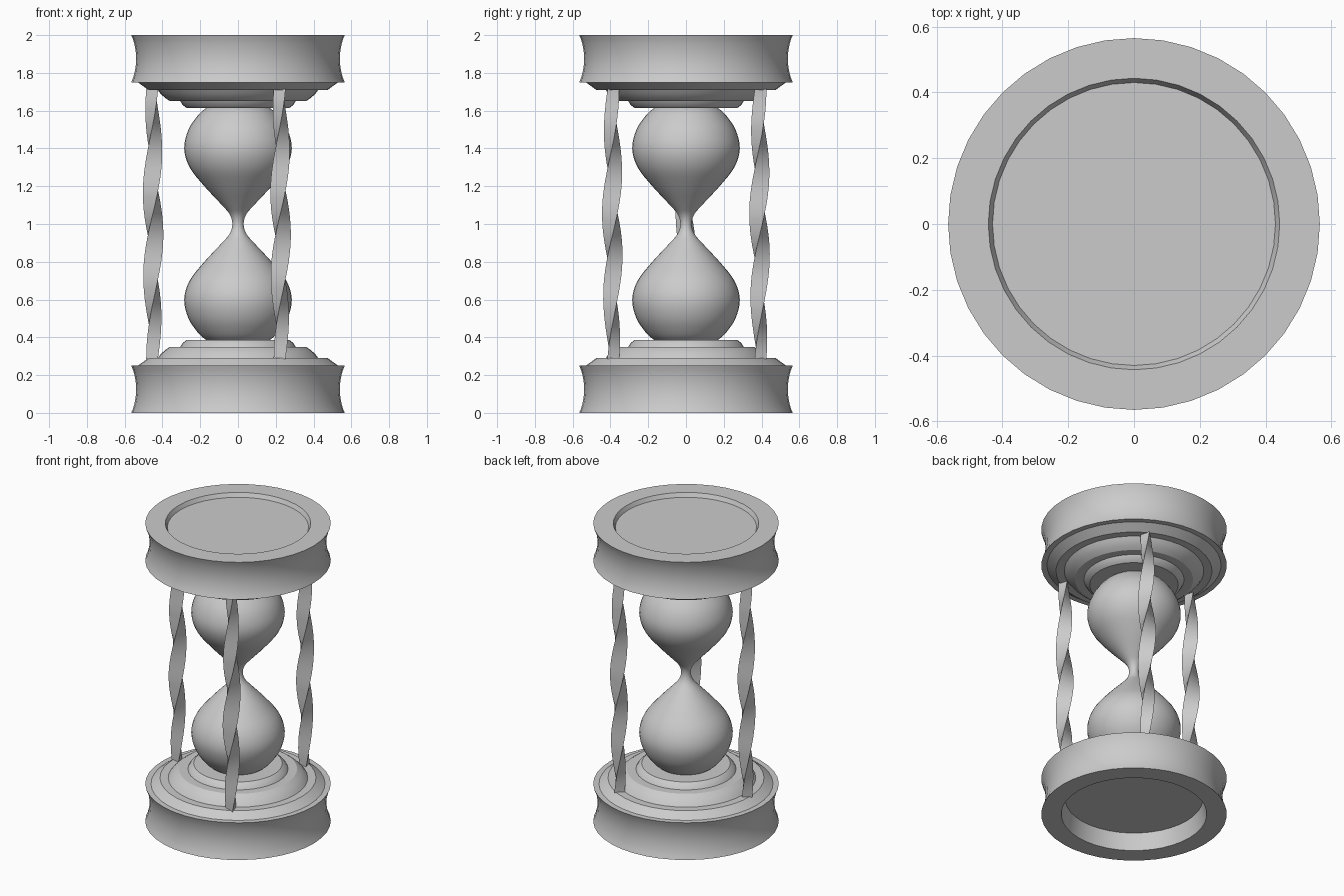
import bpy, bmesh, math
from mathutils import Vector

if "Cube" in bpy.data.objects:
    bpy.data.objects.remove(bpy.data.objects["Cube"])


def finish(name, bm, angle=30):
    bmesh.ops.recalc_face_normals(bm, faces=bm.faces)
    me = bpy.data.meshes.new(name)
    bm.to_mesh(me)
    bm.free()
    for p in me.polygons:
        p.use_smooth = True
    me.set_sharp_from_angle(angle=math.radians(angle))
    ob = bpy.data.objects.new(name, me)
    bpy.context.collection.objects.link(ob)
    return ob


def loft(bm, rings):
    for a, b in zip(rings, rings[1:]):
        n = len(a)
        for i in range(n):
            j = (i + 1) % n
            bm.faces.new((a[i], a[j], b[j], b[i]))
    bm.faces.new(rings[0])
    bm.faces.new(rings[-1])


def lathe(name, profile, sides):
    bm = bmesh.new()
    rings = [[bm.verts.new((r * math.cos(math.tau * i / sides),
                            r * math.sin(math.tau * i / sides), z))
              for i in range(sides)] for r, z in profile]
    loft(bm, rings)
    return finish(name, bm)


def smooth_profile(pts, steps=4):
    # Catmull-Rom curve through the points
    pts = [Vector(p) for p in pts]
    out = []
    for i in range(len(pts) - 1):
        p0, p1 = pts[max(i - 1, 0)], pts[i]
        p2, p3 = pts[i + 1], pts[min(i + 2, len(pts) - 1)]
        for k in range(steps):
            t = k / steps
            out.append(0.5 * (2 * p1 + (p2 - p0) * t
                              + (2 * p0 - 5 * p1 + 4 * p2 - p3) * t * t
                              + (3 * p1 - p0 - 3 * p2 + p3) * t ** 3))
    return [tuple(p) for p in out] + [tuple(pts[-1])]


# End caps: recessed underside, concave rim and stepped seat for the glass
def cap_profile(recess_r, depth):
    rim = [(0.565 - 0.026 * math.sin(math.pi * k / 10) ** 0.8, 0.25 * k / 10)
           for k in range(11)]
    steps = [(0.53, 0.25), (0.475, 0.29), (0.425, 0.29), (0.41, 0.31),
             (0.387, 0.332), (0.36, 0.35), (0.305, 0.35), (0.293, 0.37),
             (0.27, 0.387)]
    return [(recess_r, depth), (0.443, 0)] + rim + steps


lathe("base", cap_profile(0.42, 0.11), 40)
lathe("top_cap", [(r, 2 - z) for r, z in cap_profile(0.43, 0.027)], 40)

# Glass: two bulbs joined at a narrow neck
half = [(0.05, 0.043), (0.1, 0.085), (0.2, 0.178), (0.3, 0.256), (0.4, 0.285),
        (0.5, 0.262), (0.58, 0.208), (0.617, 0.165)]
outline = ([(r, 1 - d) for d, r in reversed(half)] + [(0.03, 1.0)]
           + [(r, 1 + d) for d, r in half])
lathe("glass_bulbs", smooth_profile(outline), 40)


# Three twisted triangular posts, slightly thicker in the middle
def post(name, x, y):
    bm = bmesh.new()
    rings, n, z0, z1 = [], 36, 0.285, 1.715
    for k in range(n + 1):
        t = k / n
        z = z0 + (z1 - z0) * t
        r = 0.037 + 0.018 * math.sin(math.pi * t)
        turn = math.tau * (z - 0.94) / 1.42
        rings.append([bm.verts.new((x + r * math.cos(turn + math.tau * i / 3),
                                    y + r * math.sin(turn + math.tau * i / 3), z))
                      for i in range(3)])
    loft(bm, rings)
    finish(name, bm)


for i, name in enumerate(("left_post", "front_post", "back_post")):
    a = math.pi + math.tau * i / 3
    post(name, 0.45 * math.cos(a), 0.45 * math.sin(a))
